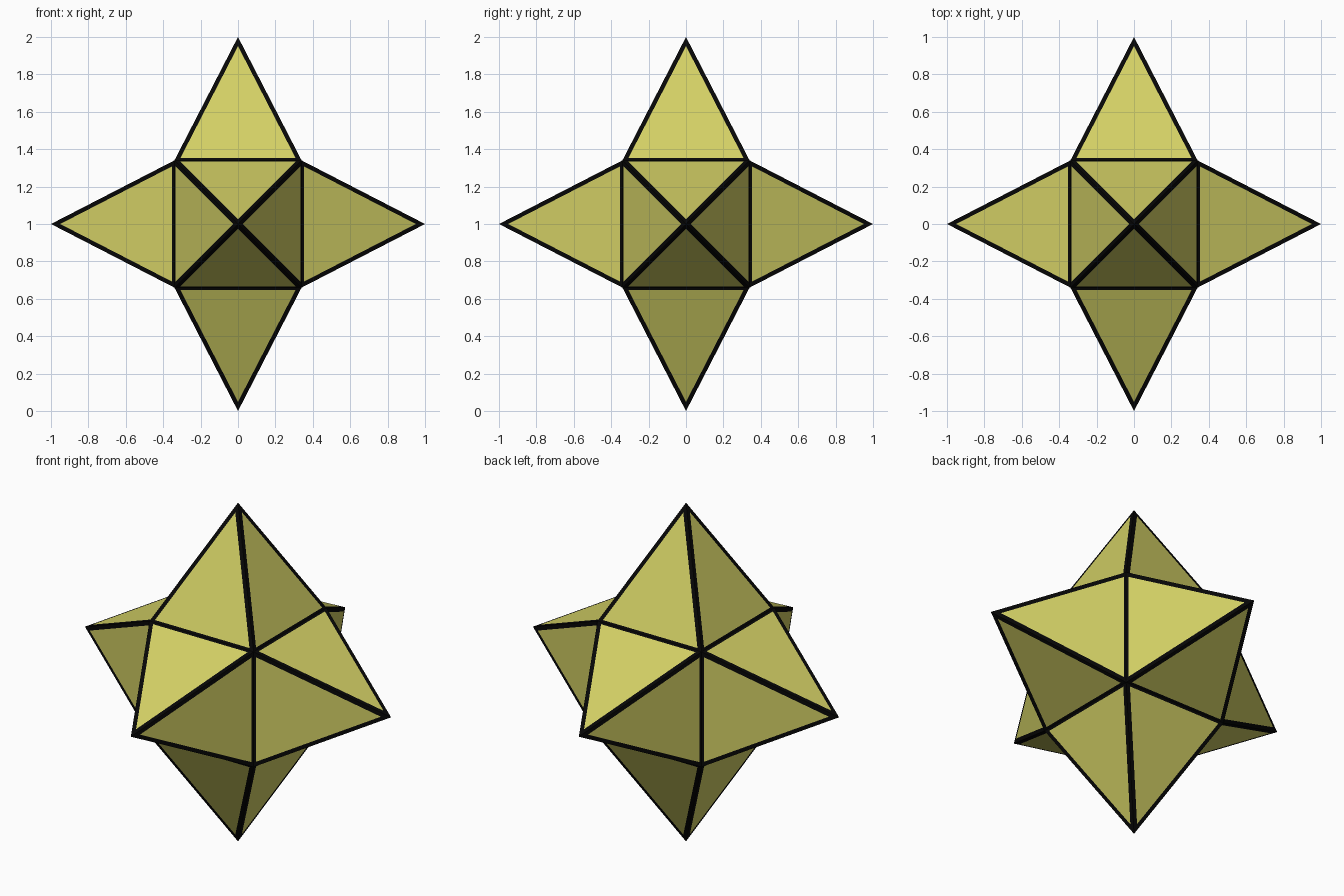
import bpy, bmesh
from mathutils import Vector

if "Cube" in bpy.data.objects:
    bpy.data.objects.remove(bpy.data.objects["Cube"])

HALF = 0.34        # half width of the core cube
TIP = 1.0          # distance from centre to each spike tip
RIDGE_W = 0.023    # dark border along the spike ridges
VALLEY_W = 0.013   # dark border along the cube edges


def material(name, rgb):
    m = bpy.data.materials.new(name)
    m.diffuse_color = (*rgb, 1)
    m.use_nodes = True
    m.node_tree.nodes["Principled BSDF"].inputs["Base Color"].default_value = m.diffuse_color
    return m


# Core cube with every side raised into a four-sided spike
bm = bmesh.new()
bmesh.ops.create_cube(bm, size=2 * HALF)
bmesh.ops.poke(bm, faces=bm.faces[:], offset=TIP - HALF, center_mode='MEAN')

# Dark border cut into each triangle: wide on ridges, narrow in valleys
for f in bm.faces[:]:
    vs = list(f.verts)
    k = max(range(3), key=lambda i: vs[i].co.length)
    a, b, c = vs[k:] + vs[:k]                 # a is the spike tip
    area2 = 2 * f.calc_area()
    s = RIDGE_W * (b.co - a.co).length / area2
    t = VALLEY_W * (c.co - b.co).length / area2
    weights = [(1 - 2 * s, s, s), (t, 1 - t - s, s), (t, s, 1 - t - s)]
    inner = [bm.verts.new(a.co * p + b.co * q + c.co * r) for p, q, r in weights]
    outer = [a, b, c]
    bm.faces.remove(f)
    bm.faces.new(inner).material_index = 0
    for i in range(3):
        j = (i + 1) % 3
        bm.faces.new((outer[i], outer[j], inner[j], inner[i])).material_index = 1

# Rebuild any edges shared between spikes and stand the star on the ground
bmesh.ops.remove_doubles(bm, verts=bm.verts[:], dist=1e-5)
bmesh.ops.recalc_face_normals(bm, faces=bm.faces[:])
bmesh.ops.translate(bm, verts=bm.verts[:], vec=Vector((0, 0, TIP)))

mesh = bpy.data.meshes.new("spiked_star")
bm.to_mesh(mesh)
bm.free()
mesh.materials.append(material("olive yellow", (0.65, 0.63, 0.13)))
mesh.materials.append(material("black edging", (0.002, 0.002, 0.002)))
star = bpy.data.objects.new("spiked_star", mesh)
bpy.context.collection.objects.link(star)
